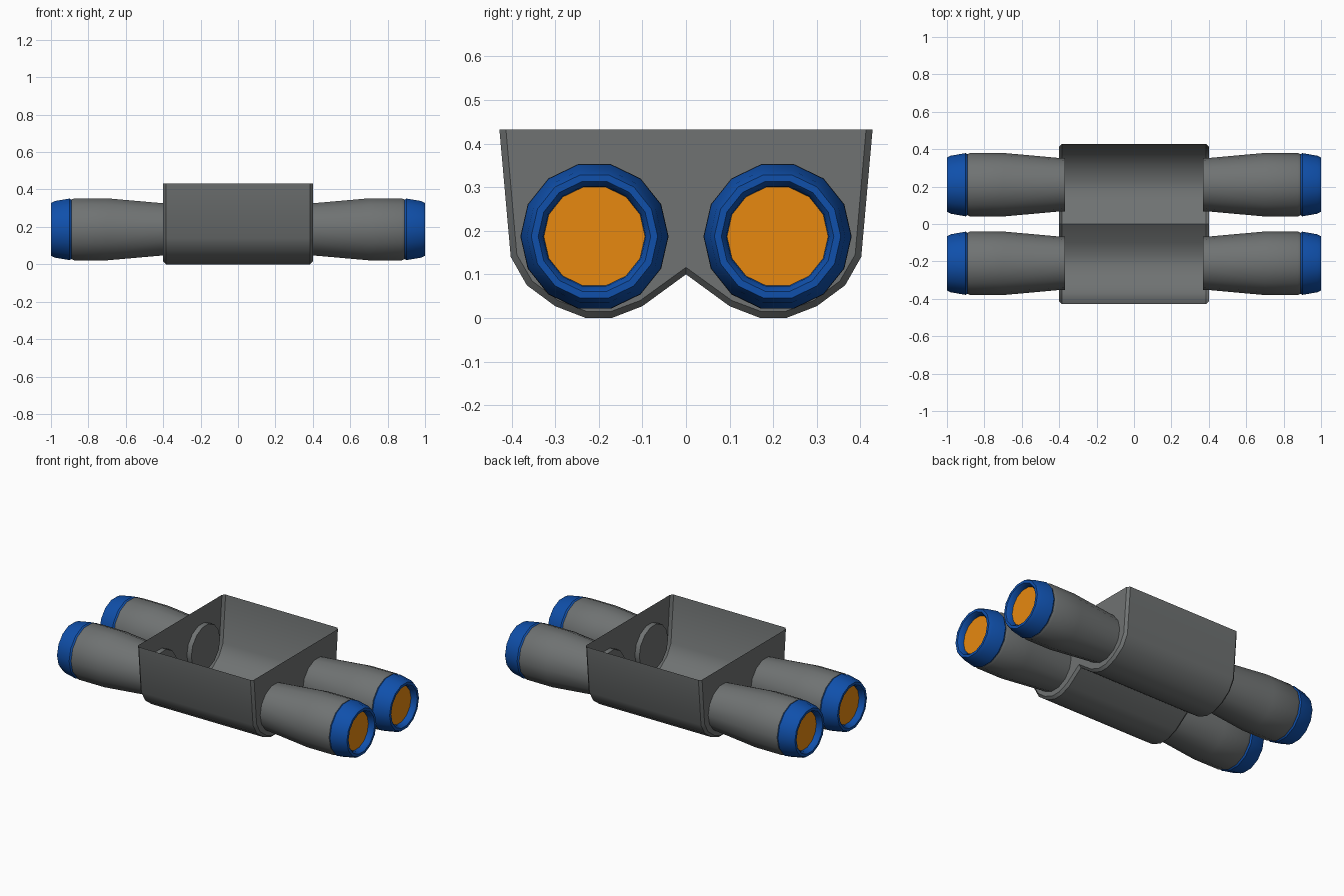
import bpy, bmesh, math

if "Cube" in bpy.data.objects:
    bpy.data.objects.remove(bpy.data.objects["Cube"])

SIDES = 14
CY, CZ = 0.21, 0.187      # barrel axis position


def material(name, rgb):
    m = bpy.data.materials.new(name)
    m.diffuse_color = (*rgb, 1)
    m.use_nodes = True
    m.node_tree.nodes["Principled BSDF"].inputs["Base Color"].default_value = m.diffuse_color
    return m


grey = material("dark grey", (0.16, 0.17, 0.17))
blue = material("deep blue", (0.005, 0.08, 0.41))
orange = material("orange", (0.80, 0.25, 0.005))


def finish(name, bm, mat, flip_check=True):
    if flip_check:
        bmesh.ops.recalc_face_normals(bm, faces=bm.faces)
    me = bpy.data.meshes.new(name)
    bm.to_mesh(me)
    bm.free()
    me.materials.append(mat)
    ob = bpy.data.objects.new(name, me)
    bpy.context.collection.objects.link(ob)
    bpy.ops.object.select_all(action='DESELECT')
    ob.select_set(True)
    bpy.context.view_layer.objects.active = ob
    bpy.ops.object.shade_smooth_by_angle(angle=math.radians(32))
    return ob


def turned(name, profile, mat, sx, sy, cap_start=False, cap_end=False):
    """Revolve (x, radius) points around a barrel axis on side sx, sy."""
    bm = bmesh.new()
    rings = []
    for x, r in profile:
        rings.append([bm.verts.new((sx * x,
                                    sy * CY + r * math.cos(math.tau * i / SIDES),
                                    CZ + r * math.sin(math.tau * i / SIDES)))
                      for i in range(SIDES)])
    for a, b in zip(rings, rings[1:]):
        for i in range(SIDES):
            j = (i + 1) % SIDES
            bm.faces.new((a[i], a[j], b[j], b[i]))
    if cap_start:
        bm.faces.new(rings[0])
    if cap_end:
        bm.faces.new(rings[-1])
    return finish(name, bm, mat)


# Open-topped body: twin-trough section swept along x, ends slightly inset
half = [(0.0, 0.10), (0.10, 0.027), (0.17, 0.0), (0.23, 0.0), (0.30, 0.027),
        (0.365, 0.075), (0.402, 0.14), (0.428, 0.432)]
half_in = [(0.0, 0.116), (0.105, 0.040), (0.172, 0.015), (0.228, 0.015),
           (0.293, 0.040), (0.353, 0.085), (0.388, 0.145), (0.413, 0.432)]


def section(pts):
    return [(-y, z) for y, z in reversed(pts[1:])] + pts


bm = bmesh.new()
rows = []
for x, pts in ((-0.40, half_in), (-0.385, half), (0.385, half), (0.40, half_in)):
    rows.append([bm.verts.new((x, y, z)) for y, z in section(pts)])
for a, b in zip(rows, rows[1:]):
    for i in range(len(a) - 1):
        bm.faces.new((a[i], a[i + 1], b[i + 1], b[i]))
# end walls, split at the centre notch
mid = len(half) - 1
for row in (rows[0], rows[-1]):
    top = bm.verts.new((row[0].co.x, 0, 0.432))
    bm.faces.new(row[:mid + 1] + [top])
    bm.faces.new(row[mid:] + [top])
bmesh.ops.recalc_face_normals(bm, faces=bm.faces)
bm.faces.ensure_lookup_table()
if sum(f.normal.z * f.calc_area() for f in bm.faces) > 0:   # open shell faces outward
    bmesh.ops.reverse_faces(bm, faces=bm.faces)
finish("body", bm, grey, False)

# Four barrels with coloured nozzles
for sx, ex in ((-1, "left"), (1, "right")):
    for sy, ey in ((-1, "front"), (1, "back")):
        tag = ey + "_" + ex
        turned("barrel_" + tag,
               [(0.37, 0.142), (0.40, 0.143), (0.70, 0.170), (0.875, 0.170),
                (0.89, 0.164), (0.895, 0.150)],
               grey, sx, sy, cap_start=True, cap_end=True)
        # solid ring: outer taper, rounded lip, inner wall, hidden back
        turned("nozzle_ring_" + tag,
               [(0.89, 0.115), (0.89, 0.162), (0.90, 0.169), (0.98, 0.155),
                (1.0, 0.145), (1.0, 0.129), (0.985, 0.118), (0.955, 0.115)],
               blue, sx, sy)
        turned("nozzle_core_" + tag, [(0.89, 0.116), (0.965, 0.116)],
               orange, sx, sy, cap_start=True, cap_end=True)
